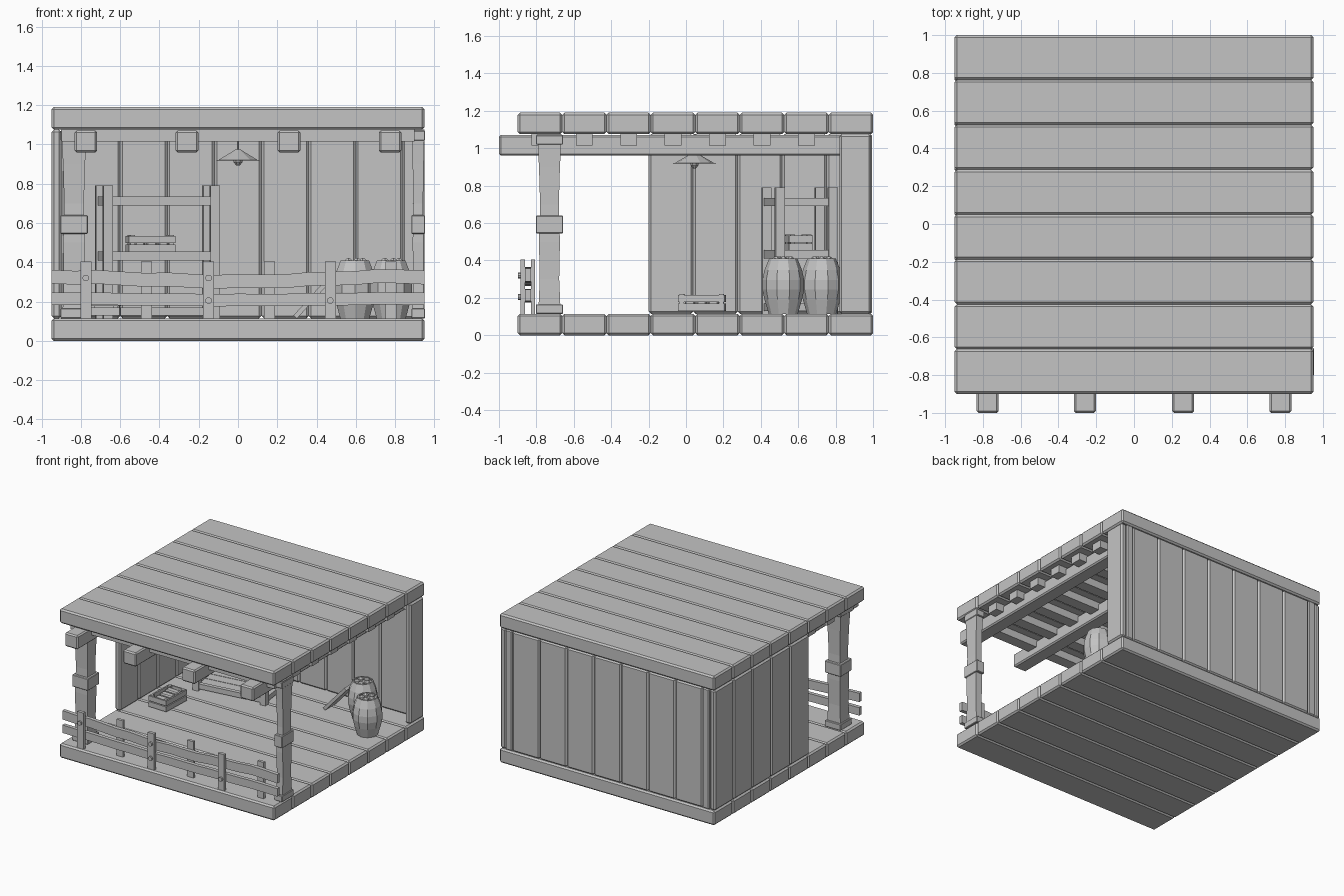
import bpy, bmesh, math
from mathutils import Matrix, Vector

cube = bpy.data.objects.get("Cube")
if cube:
    bpy.data.objects.remove(cube)

grey = bpy.data.materials.new("plain grey")
grey.use_nodes = True
color = (0.55, 0.55, 0.55, 1)
grey.diffuse_color = color
grey.node_tree.nodes["Principled BSDF"].inputs["Base Color"].default_value = color


def add(name, bm, bevel=0.0):
    bmesh.ops.recalc_face_normals(bm, faces=bm.faces)
    mesh = bpy.data.meshes.new(name)
    bm.to_mesh(mesh)
    bm.free()
    mesh.materials.append(grey)
    ob = bpy.data.objects.new(name, mesh)
    bpy.context.collection.objects.link(ob)
    if bevel:
        mod = ob.modifiers.new("bevel", "BEVEL")
        mod.width = bevel
        mod.segments = 1
    return ob


def box(name, x, y, z, bevel=0.0, place=None):
    """Box from three (low, high) ranges, optionally moved by a matrix."""
    bm = bmesh.new()
    bmesh.ops.create_cube(bm, size=1)
    size = Matrix.Diagonal((x[1] - x[0], y[1] - y[0], z[1] - z[0], 1))
    mid = Matrix.Translation([(r[0] + r[1]) / 2 for r in (x, y, z)])
    bm.transform((place or Matrix()) @ mid @ size)
    return add(name, bm, bevel)


def loft(name, rings):
    """Skin a list of rings of points and cap both ends."""
    bm = bmesh.new()
    loops = [[bm.verts.new(p) for p in ring] for ring in rings]
    n = len(loops[0])
    for a, b in zip(loops, loops[1:]):
        for i in range(n):
            j = (i + 1) % n
            bm.faces.new((a[i], a[j], b[j], b[i]))
    bm.faces.new(loops[0])
    bm.faces.new(loops[-1])
    return add(name, bm)


def turned(name, x, y, profile, sides):
    return loft(name, [[(x + r * math.cos(math.tau * (i + .5) / sides),
                         y + r * math.sin(math.tau * (i + .5) / sides), z)
                        for i in range(sides)] for r, z in profile])


def around(c, half):
    return (c - half, c + half)


FLOOR, CEIL, EDGE = 0.115, 1.075, 0.95

# Floor and roof planks
step = 1.9 / 8
for i in range(8):
    y = (-0.9 + i * step, -0.9 + (i + 1) * step)
    box("floor_plank", (-EDGE, EDGE), y, (0, FLOOR), 0.012)
    box("roof_plank", (-EDGE, EDGE), y, (CEIL, 1.19), 0.012)
    box("roof_joist", (-0.9, 0.9), around(sum(y) / 2, 0.045), (1.015, CEIL))

# Roof beams
for x in (-0.775, -0.26, 0.26, 0.775):
    box("roof_beam", around(x, 0.058), (-1, 0.95), (0.96, 1.07), 0.01)

# Back wall, side wall and the single corner plank
for i in range(7):
    x = -0.84 + i * 0.24
    box("back_wall_plank", (x, x + 0.24), (0.94, 0.995), (FLOOR, CEIL), 0.012)
for s in (-1, 1):
    box("corner_plank", around(s * 0.87, 0.03), (0.94, 0.995), (FLOOR, CEIL), 0.008)
for i in range(5):
    y = -0.2 + i * 0.238
    box("side_wall_plank", (-EDGE, -0.9), (y, y + 0.238), (FLOOR, CEIL), 0.012)
box("right_wall_plank", (0.9, EDGE), (0.82, 0.99), (FLOOR, CEIL), 0.012)

# Front posts with foot, band and cap
POST = ((0.06, FLOOR), (0.052, 0.3), (0.056, 0.5), (0.05, 0.7), (0.056, 0.9), (0.065, CEIL))
for x0, x1 in ((-0.9, -0.77), (0.885, 0.95)):
    cx, ratio, cy = (x0 + x1) / 2, (x1 - x0) / 0.13, -0.73
    loft("front_post", [[(cx + sx * h * ratio, cy + sy * h, z)
                         for sx, sy in ((-1, -1), (1, -1), (1, 1), (-1, 1))] for h, z in POST])
    for name, z in (("post_foot", (FLOOR, 0.165)), ("post_band", (0.545, 0.64)),
                    ("post_cap", (1.02, 1.07))):
        box(name, around(cx, 0.07 * ratio), around(cy, 0.073), z, 0.004)


# Fence: wavy rails between outer and inner stakes
def rail(name, low, high, wave):
    rings = []
    for i in range(17):
        x = -EDGE + 2 * EDGE * i / 16
        d = wave * math.cos(x * 3.4 + 0.6 * x * x) + wave * 0.3 * math.sin(i * 2.1)
        rings.append([(x, y, z - d) for y, z in
                      ((-0.86, low), (-0.83, low), (-0.83, high), (-0.86, high))])
    loft(name, rings)


rail("upper_fence_rail", 0.28, 0.35, 0.013)
rail("lower_fence_rail", 0.18, 0.243, 0.004)
for x, bolts in ((-0.775, (0.32,)), (-0.15, (0.32, 0.205)), (0.47, (0.205,))):
    box("outer_fence_stake", around(x, 0.028), (-0.885, -0.86), (FLOOR, 0.405))
    box("inner_fence_stake", around(x + 0.31, 0.028), (-0.83, -0.808), (FLOOR, 0.405))
    for z in bolts:
        loft("fence_bolt", [[(x + 0.017 * math.cos(a * math.tau / 10), y,
                              z + 0.017 * math.sin(a * math.tau / 10)) for a in range(10)]
                            for y in (-0.898, -0.88)])

# Hanging lamp
turned("lamp_shade", 0, 0.045, ((0.115, 0.92), (0.11, 0.918), (0.012, 0.975)), 10)
turned("lamp_bulb", 0, 0.045, ((0.01, 0.893), (0.024, 0.91), (0.024, 0.925)), 8)
turned("lamp_cord", 0, 0.045, ((0.006, 0.97), (0.006, CEIL)), 6)

# Barrels with bumpy tops
BARREL = ((0.078, FLOOR), (0.1, 0.19), (0.112, 0.245), (0.112, 0.295), (0.1, 0.35),
          (0.076, 0.41), (0.066, 0.41), (0.066, 0.4))
for x, y in ((0.78, 0.52), (0.595, 0.725)):
    turned("barrel", x, y, BARREL, 10)
    for i in range(5):
        a = i * math.tau / 5
        turned("barrel_contents", x + 0.04 * math.cos(a), y + 0.04 * math.sin(a),
               ((0.025, 0.395), (0.022, 0.41), (0.008, 0.422)), 6)

# Loose board leaning near the barrels
lean = Matrix.Translation((0.385, 0.74, 0.225)) @ Matrix.Rotation(math.radians(-48), 4, "Y")
box("leaning_board", around(0, 0.14), around(0, 0.07), around(0, 0.012), 0, lean)


# Crates built of slats
def crate(name, place, w, d, h):
    for s in (-1, 1):
        for z in (0.0, 0.52):
            zz = (h * z, h * (z + 0.44))
            box(name + "_long_slat", (-w, w), around(s * (d - 0.006), 0.006), zz, 0, place)
            box(name + "_short_slat", around(s * (w - 0.006), 0.006), (-d, d), zz, 0, place)
        for t in (-1, 1):
            box(name + "_corner", around(s * (w - 0.02), 0.012), around(t * (d - 0.02), 0.012),
                (0, h), 0, place)
    box(name + "_base", (-w, w), (-d, d), (0, 0.01), 0, place)
    for i in (-1, 0, 1):
        box(name + "_contents", around(i * w * 0.5, w * 0.22), around(0, d * 0.7),
            (0.01, h * (0.85 + 0.08 * i)), 0.008, place)


turn = Matrix.Rotation(math.radians(7.5), 4, "Z")
crate("floor_crate", Matrix.Translation((-0.68, 0.085, 0.13)) @ Matrix.Rotation(math.radians(88), 4, "Z"),
      0.125, 0.08, 0.09)
crate("shelf_crate", Matrix.Translation((-0.445, 0.6, 0.453)) @ turn, 0.12, 0.065, 0.085)

# Storage rack with four legs, turned slightly
rack = Matrix.Translation((-0.41, 0.607, 0)) @ turn
for s in (-1, 1):
    for t in (-1, 1):
        box("rack_leg", around(s * 0.275, 0.024), around(t * 0.143, 0.024), (FLOOR, 0.79), 0, rack)
    for z in ((0.13, 0.17), (0.41, 0.455), (0.69, 0.735)):
        box("rack_long_rail", around(0, 0.255), around(s * 0.143, 0.016), z, 0, rack)
        box("rack_short_rail", around(s * 0.275, 0.016), around(0, 0.125), z, 0, rack)
for z in (0.15, 0.435):
    for i in range(3):
        box("rack_shelf_board", around(0, 0.27), around((i - 1) * 0.085, 0.04), (z, z + 0.015), 0, rack)
